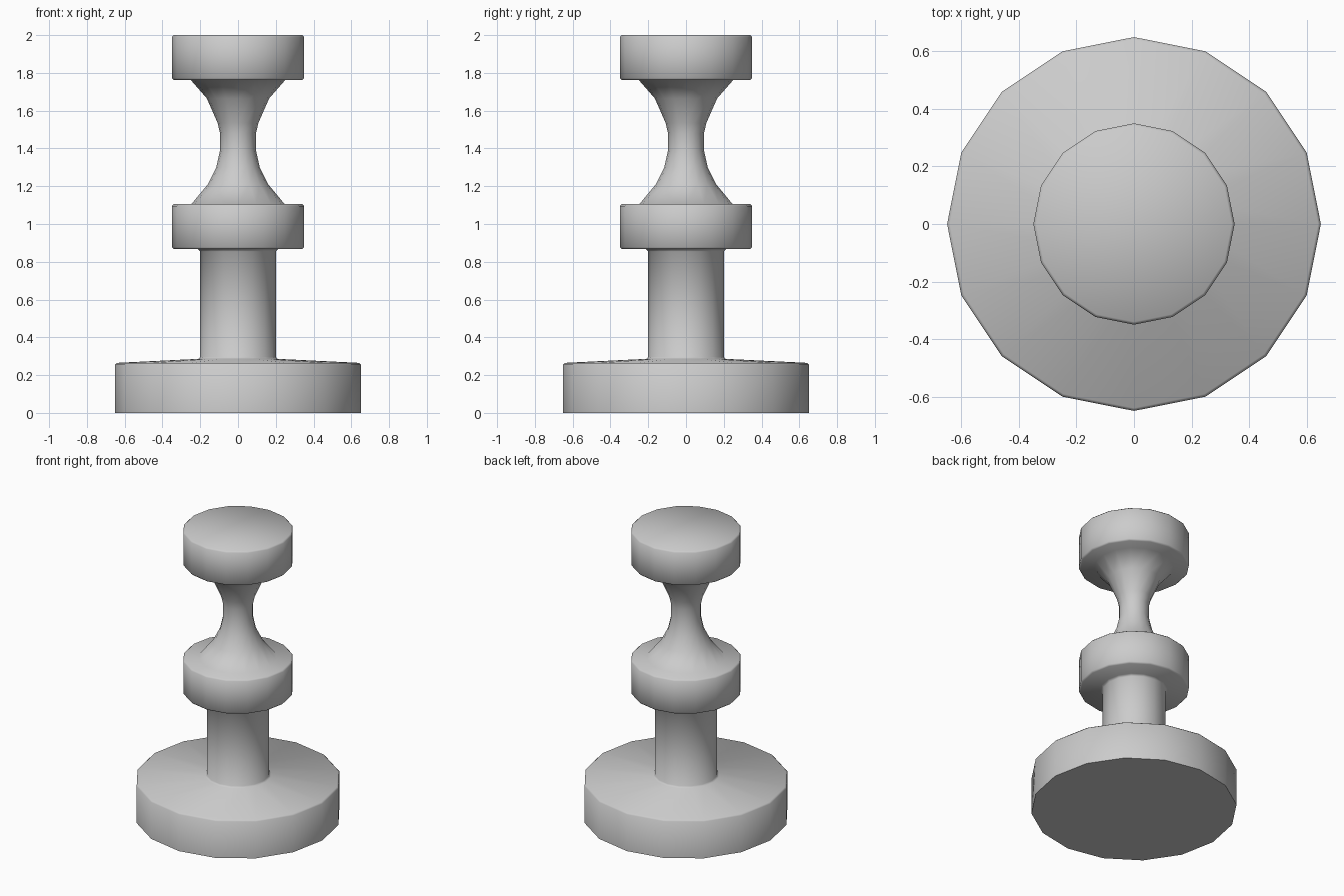
import bpy, bmesh
from math import cos, sin, tau, radians

if "Cube" in bpy.data.objects:
    bpy.data.objects.remove(bpy.data.objects["Cube"])

SIDES = 16


def collar(z0, z1, r=0.35, b=0.01):
    """Outer profile of a disc with small bevelled rims."""
    return [(r - b, z0), (r, z0 + b), (r, z1 - b), (r - b, z1)]


def lathe(name, profile):
    """Turn a (radius, height) profile around z and cap both ends."""
    bm = bmesh.new()
    rings = [[bm.verts.new((r * cos(tau * i / SIDES), r * sin(tau * i / SIDES), z))
              for i in range(SIDES)] for r, z in profile]
    for a, b in zip(rings, rings[1:]):
        for i in range(SIDES):
            j = (i + 1) % SIDES
            bm.faces.new((a[i], a[j], b[j], b[i]))
    bm.faces.new(rings[0][::-1])
    bm.faces.new(rings[-1])
    mesh = bpy.data.meshes.new(name)
    bm.to_mesh(mesh)
    bm.free()
    obj = bpy.data.objects.new(name, mesh)
    bpy.context.collection.objects.link(obj)
    bpy.context.view_layer.objects.active = obj
    obj.select_set(True)
    bpy.ops.object.shade_smooth_by_angle(angle=radians(60))
    return obj


# Wide foot with a gently sloping top
foot = [(0.65, 0), (0.65, 0.255), (0.64, 0.265), (0.21, 0.286)]
# Straight stem with small fillets
stem = [(0.20, 0.297), (0.20, 0.855), (0.213, 0.867)]
# Waisted neck between the two collars
neck = [(0.247, 1.105), (0.16, 1.21), (0.115, 1.30), (0.095, 1.39),
        (0.095, 1.48), (0.108, 1.535), (0.165, 1.665), (0.25, 1.762)]

lathe("turned_pedestal",
      foot + stem + collar(0.867, 1.105) + neck + collar(1.762, 2.0))
